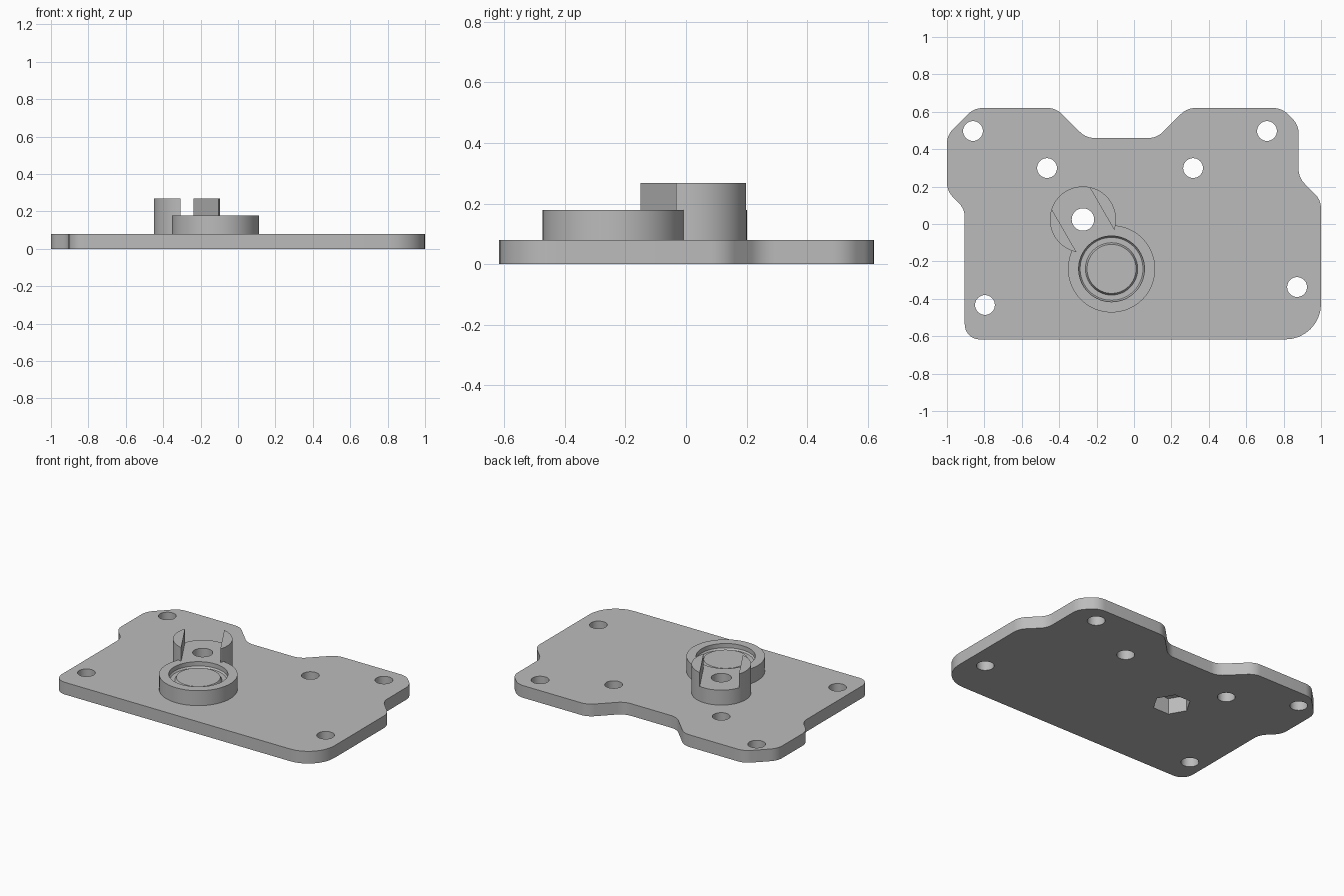
import bpy, bmesh, math
from mathutils import Vector, Matrix

if "Cube" in bpy.data.objects:
    bpy.data.objects.remove(bpy.data.objects["Cube"], do_unlink=True)

grey = bpy.data.materials.new("machined_grey")
grey.use_nodes = True
grey.diffuse_color = (0.5, 0.5, 0.5, 1)
grey.node_tree.nodes["Principled BSDF"].inputs["Base Color"].default_value = (0.5, 0.5, 0.5, 1)

PLATE_TOP, HUB_TOP, PRONG_TOP = 0.08, 0.178, 0.268
BOSS = Vector((-0.273, 0.024))
RING = Vector((-0.12, -0.24))


def finish(name, bm):
    bmesh.ops.recalc_face_normals(bm, faces=bm.faces)
    mesh = bpy.data.meshes.new(name)
    bm.to_mesh(mesh)
    bm.free()
    mesh.materials.append(grey)
    obj = bpy.data.objects.new(name, mesh)
    bpy.context.collection.objects.link(obj)
    return obj


def prism(name, outline, z0, z1):
    bm = bmesh.new()
    face = bm.faces.new([bm.verts.new((x, y, z0)) for x, y in outline])
    top = bmesh.ops.extrude_face_region(bm, geom=[face])["geom"]
    bmesh.ops.translate(bm, vec=(0, 0, z1 - z0),
                        verts=[v for v in top if isinstance(v, bmesh.types.BMVert)])
    return finish(name, bm)


def circle(centre, radius, sides=64):
    return [(centre[0] + radius * math.cos(math.tau * i / sides),
             centre[1] + radius * math.sin(math.tau * i / sides)) for i in range(sides)]


def lathe(name, profile, centre, steps=64):
    bm = bmesh.new()
    verts = [bm.verts.new((r, 0, z)) for r, z in profile]
    edges = [bm.edges.new(pair) for pair in zip(verts, verts[1:])]
    bmesh.ops.spin(bm, geom=verts + edges, cent=(0, 0, 0), axis=(0, 0, 1),
                   angle=math.tau, steps=steps)
    bmesh.ops.remove_doubles(bm, verts=bm.verts, dist=1e-5)
    bmesh.ops.translate(bm, vec=(*centre, 0), verts=bm.verts)
    return finish(name, bm)


def rounded(corners, steps=8):
    """Fillet each (x, y, radius) corner of a closed outline."""
    points = []
    for i, (x, y, r) in enumerate(corners):
        p = Vector((x, y))
        a = (Vector(corners[i - 1][:2]) - p).normalized()
        b = (Vector(corners[(i + 1) % len(corners)][:2]) - p).normalized()
        half = a.angle(b) / 2
        centre = p + (a + b).normalized() * (r / math.sin(half))
        start = p + a * (r / math.tan(half)) - centre
        end = p + b * (r / math.tan(half)) - centre
        turn = math.atan2(start.x * end.y - start.y * end.x, start.dot(end))
        for k in range(steps + 1):
            points.append(centre + Matrix.Rotation(turn * k / steps, 2) @ start)
    return points


def boolean(target, tool, operation="DIFFERENCE"):
    mod = target.modifiers.new(operation.lower(), "BOOLEAN")
    mod.operation, mod.object, mod.solver = operation, tool, "EXACT"
    bpy.context.view_layer.objects.active = target
    bpy.ops.object.modifier_apply(modifier=mod.name)
    bpy.data.objects.remove(tool, do_unlink=True)


# Base plate outline, counter-clockwise from the front right corner
R = 0.11
plate = prism("base_plate", rounded([
    (-0.905, -0.617, 0.08), (1, -0.617, 0.19), (1, 0.128, R), (0.88, 0.248, R),
    (0.88, 0.53, R), (0.79, 0.62, R), (0.283, 0.62, R), (0.123, 0.46, R),
    (-0.257, 0.46, R), (-0.417, 0.62, R), (-0.855, 0.62, R), (-1, 0.475, R),
    (-1, 0.176, R), (-0.905, 0.081, R)]), 0, PLATE_TOP)

# Screw holes through the plate
for centre in [(-0.861, 0.497), (0.711, 0.497), (-0.465, 0.299),
               (0.316, 0.299), (-0.797, -0.433), (0.872, -0.337)]:
    boolean(plate, prism("hole_cutter", circle(centre, 0.053, 40), -0.1, 0.2))

# Slotted boss joined to the round seat
hub = prism("slotted_boss_and_seat", circle(BOSS, 0.177), PLATE_TOP, PRONG_TOP)
along = Vector((0.5, -0.866))
across = Vector((0.866, 0.5))
slot = [BOSS + along * s * 0.4 + across * t * 0.117
        for s, t in ((-1, -1), (1, -1), (1, 1), (-1, 1))]
boolean(hub, prism("slot_cutter", slot, HUB_TOP, 0.5))
boolean(hub, prism("seat_body", circle(RING, 0.233, 96), PLATE_TOP, HUB_TOP), "UNION")

# Stepped recess in the seat, leaving a low chamfered disc in the middle
boolean(hub, lathe("recess_cutter", [
    (0, 0.158), (0.131, 0.158), (0.14, 0.14), (0.168, 0.14),
    (0.176, 0.15), (0.176, 0.4), (0, 0.4)], RING))

# Bolt hole and hexagonal nut pocket from below
for body in (plate, hub):
    boolean(body, prism("bolt_cutter", circle(BOSS, 0.06, 40), -0.1, 0.5))
    boolean(body, prism("nut_cutter", circle(BOSS, 0.115, 6), -0.1, 0.105))

# Smooth curved walls, sharp rims
for body in (plate, hub):
    bpy.ops.object.select_all(action="DESELECT")
    body.select_set(True)
    bpy.context.view_layer.objects.active = body
    bpy.ops.object.shade_smooth_by_angle(angle=math.radians(25))
